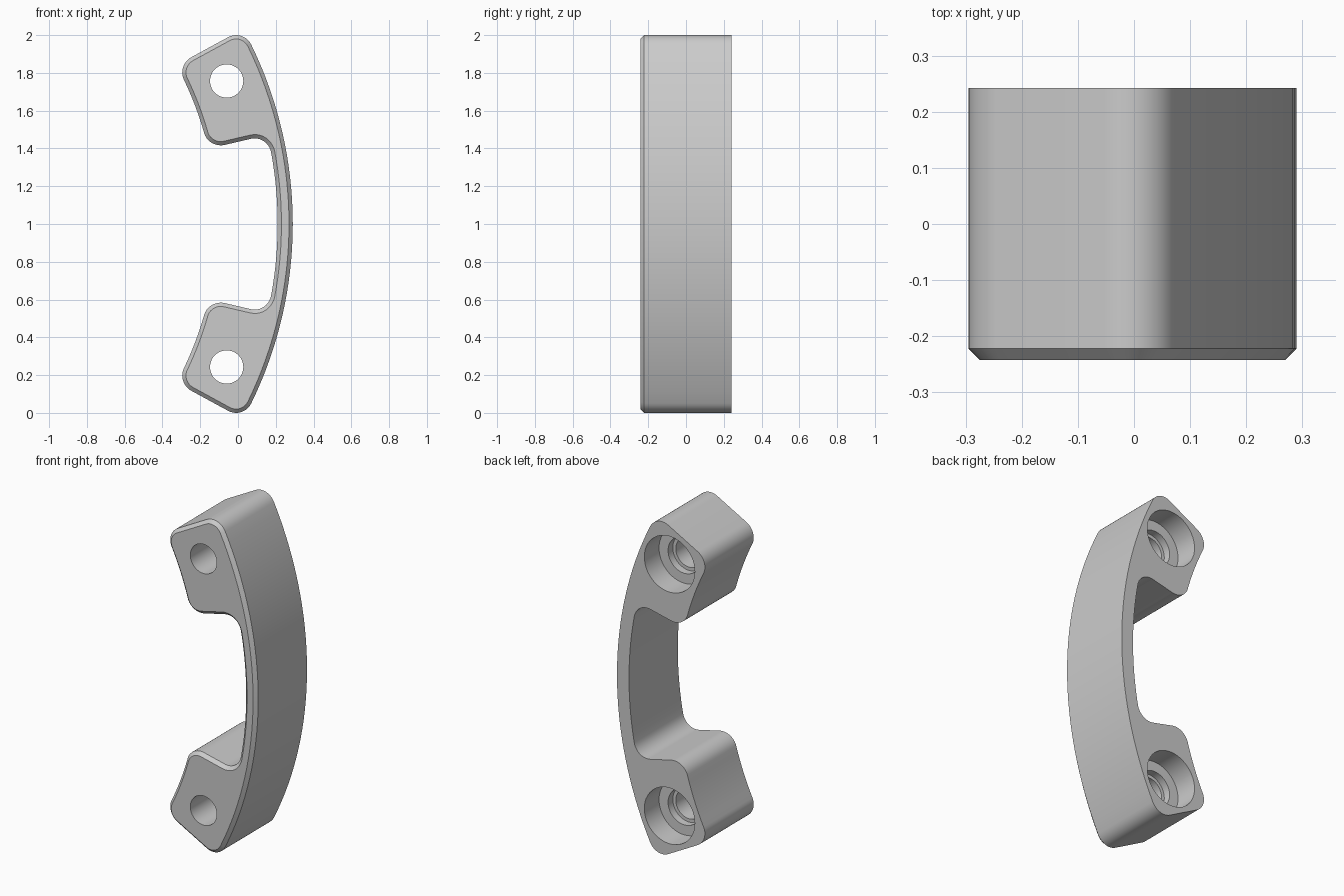
import bpy, bmesh, math
from math import sin, cos, pi, radians

cube = bpy.data.objects.get("Cube")
if cube:
    bpy.data.objects.remove(cube, do_unlink=True)

CX, CZ = -1.87, 1.0                     # centre shared by all curved edges
R_OUT, R_GRIP, R_IN = 2.16, 2.08, 1.758  # outer face, grip inside, foot inside
A_END, A_FOOT = radians(28.55), radians(13.1)
FILLET, CHAMFER, HALF = 0.09, 0.02, 0.242

grey = bpy.data.materials.new("light grey")
grey.use_nodes = True
grey.diffuse_color = (0.6, 0.6, 0.6, 1)
grey.node_tree.nodes["Principled BSDF"].inputs["Base Color"].default_value = (0.6, 0.6, 0.6, 1)


def corner(r, a, f, start, end, n=10):
    """Rounded corner as (radius, angle) points."""
    return [(r + f * cos(p), a + f * sin(p) / r)
            for p in (radians(start + (end - start) * k / n) for k in range(n + 1))]


def arc(r, a0, a1, n):
    """Points strictly between two angles."""
    return [(r, a0 + (a1 - a0) * k / n) for k in range(1, n)]


def outline(inset):
    """Closed handle outline in x, z, moved inward by inset."""
    f, g = FILLET - inset, FILLET + inset
    ro, ri, rg = R_OUT - FILLET, R_IN + FILLET, R_GRIP - FILLET
    c1 = corner(ro, A_END - FILLET / ro, f, 0, 90)
    c2 = corner(ri, A_END - FILLET / ri, f, 90, 180)
    c3 = corner(ri, A_FOOT + FILLET / ri, f, 180, 270)
    c4 = corner(rg, A_FOOT - FILLET / rg, g, 90, 0)
    half = [(R_OUT - inset, 0)] + arc(R_OUT - inset, 0, c1[0][1], 16) + c1 + c2
    half += arc(R_IN + inset, c2[-1][1], c3[0][1], 8) + c3 + c4
    half += arc(R_GRIP + inset, c4[-1][1], 0, 10) + [(R_GRIP + inset, 0)]
    full = half + [(r, -a) for r, a in reversed(half[1:-1])]
    return [(CX + r * cos(a), CZ + r * sin(a)) for r, a in full]


def loft(name, loops):
    """Solid through rings of equal point count, capped at both ends."""
    bm = bmesh.new()
    rings = [[bm.verts.new(p) for p in loop] for loop in loops]
    for a, b in zip(rings, rings[1:]):
        for k in range(len(a)):
            j = (k + 1) % len(a)
            bm.faces.new((a[k], a[j], b[j], b[k]))
    bm.faces.new(rings[0])
    bm.faces.new(rings[-1])
    bmesh.ops.recalc_face_normals(bm, faces=bm.faces)
    mesh = bpy.data.meshes.new(name)
    bm.to_mesh(mesh)
    bm.free()
    mesh.materials.append(grey)
    obj = bpy.data.objects.new(name, mesh)
    bpy.context.collection.objects.link(obj)
    return obj


# Handle body with a chamfered front rim
sections = [(HALF, 0), (-HALF + CHAMFER, 0), (-HALF, CHAMFER)]
handle = loft("pull_handle", [[(x, y, z) for x, z in outline(i)] for y, i in sections])
bpy.context.view_layer.objects.active = handle
handle.select_set(True)

# Stepped screw holes, counterbored from the back
bore = [(0.3, 0.168), (HALF - 0.14, 0.168), (HALF - 0.14, 0.108),
        (HALF - 0.185, 0.108), (HALF - 0.185, 0.088), (-0.3, 0.088)]
N = 48
for side in (-1, 1):
    cutter = loft("screw_hole_cutter",
                  [[(-0.06 + r * cos(2 * pi * k / N), y, CZ + side * 0.757 + r * sin(2 * pi * k / N))
                    for k in range(N)] for y, r in bore])
    cutter.hide_render = True
    mod = handle.modifiers.new("screw_hole", 'BOOLEAN')
    mod.operation = 'DIFFERENCE'
    mod.solver = 'EXACT'
    mod.object = cutter
    bpy.ops.object.modifier_apply(modifier=mod.name)
    bpy.data.objects.remove(cutter, do_unlink=True)

bpy.ops.object.shade_smooth_by_angle(angle=radians(30))
